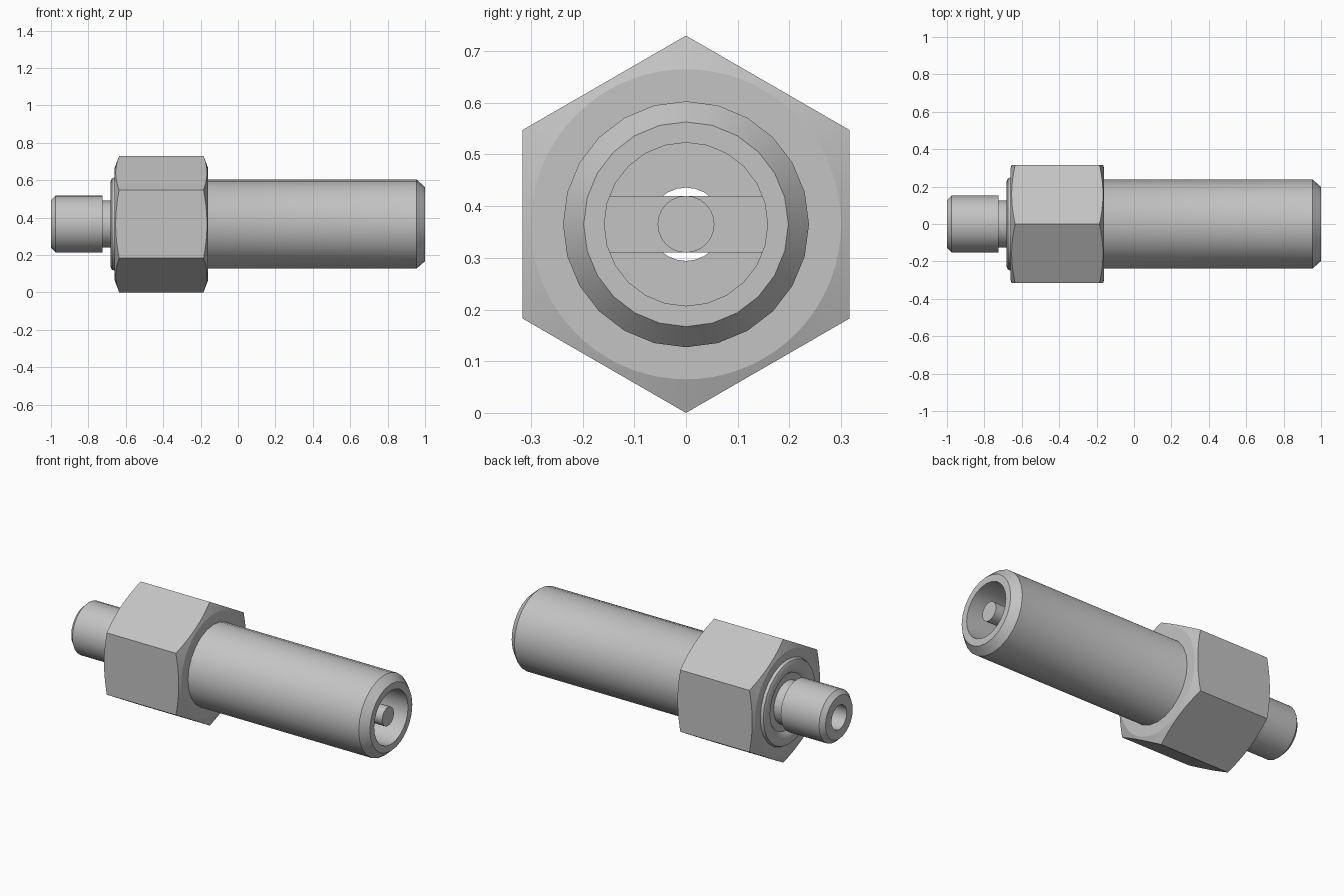
import bpy, bmesh, math
from mathutils import Matrix, Vector

if "Cube" in bpy.data.objects:
    bpy.data.objects.remove(bpy.data.objects["Cube"], do_unlink=True)

AXIS_Z = 0.365          # height of the fitting's centre line
HEX_R = 0.365           # nut corner radius

steel = bpy.data.materials.new("grey_steel")
steel.use_nodes = True
steel.diffuse_color = (0.55, 0.55, 0.55, 1)
steel.node_tree.nodes["Principled BSDF"].inputs["Base Color"].default_value = (0.55, 0.55, 0.55, 1)


def finish(name, bm):
    """Turn a bmesh into an object on the centre line."""
    bmesh.ops.recalc_face_normals(bm, faces=bm.faces)
    mesh = bpy.data.meshes.new(name)
    bm.to_mesh(mesh)
    bm.free()
    mesh.materials.append(steel)
    obj = bpy.data.objects.new(name, mesh)
    obj.location.z = AXIS_Z
    bpy.context.collection.objects.link(obj)
    return obj


def smooth(obj, degrees=20):
    bpy.ops.object.select_all(action='DESELECT')
    obj.select_set(True)
    bpy.context.view_layer.objects.active = obj
    bpy.ops.object.shade_smooth_by_angle(angle=math.radians(degrees))


def lathe(name, profile, sides):
    """Revolve a closed (x, radius) loop about the x axis."""
    bm = bmesh.new()
    rings = []
    for i in range(sides):
        turn = Matrix.Rotation(2 * math.pi * i / sides, 3, 'X')
        rings.append([bm.verts.new(turn @ Vector((x, 0, r))) for x, r in profile])
    n = len(profile)
    for i in range(sides):
        a, b = rings[i], rings[(i + 1) % sides]
        for j in range(n):
            k = (j + 1) % n
            bm.faces.new((a[j], a[k], b[k], b[j]))
    return finish(name, bm)


def rod(name, x0, x1, radius, sides):
    """Solid prism along the x axis with a corner pointing up."""
    bm = bmesh.new()
    ends = []
    for x in (x0, x1):
        ends.append([bm.verts.new(Matrix.Rotation(2 * math.pi * i / sides, 3, 'X')
                                  @ Vector((x, 0, radius))) for i in range(sides)])
        bm.faces.new(ends[-1])
    for i in range(sides):
        k = (i + 1) % sides
        bm.faces.new((ends[0][i], ends[0][k], ends[1][k], ends[1][i]))
    return finish(name, bm)


# Hollow body: plug, neck, grooved collar, barrel and stepped bore
body = lathe("body", [
    (-1.0, 0.071), (-1.0, 0.127), (-0.975, 0.152), (-0.725, 0.152),
    (-0.725, 0.125), (-0.66, 0.125), (-0.66, 0.165), (-0.675, 0.18),
    (-0.682, 0.2), (-0.682, 0.225), (-0.675, 0.243), (-0.66, 0.25),
    (-0.64, 0.25), (-0.62, 0.238), (0.955, 0.238), (1.0, 0.198),
    (1.0, 0.158), (-0.1, 0.158), (-0.1, 0.071)], 24)
smooth(body, 32)

# Hexagonal nut, its corners trimmed by a coned ring
nut = rod("hex_nut", -0.66, -0.16, HEX_R, 6)
trim = lathe("nut_trim", [
    (-0.66, 0.2), (-0.66, 0.3), (-0.628, 0.385),
    (-0.192, 0.385), (-0.16, 0.3), (-0.16, 0.2)], 72)
trim.hide_render = True
cut = nut.modifiers.new("trim", 'BOOLEAN')
cut.operation = 'INTERSECT'
cut.solver = 'EXACT'
cut.object = trim
bpy.context.view_layer.objects.active = nut
nut.select_set(True)
bpy.ops.object.modifier_apply(modifier=cut.name)
bpy.data.objects.remove(trim, do_unlink=True)
smooth(nut, 15)

# Centre pin and the bridge that carries it across the bore
pin = rod("centre_pin", 0.3, 0.98, 0.055, 24)
smooth(pin)
bm = bmesh.new()
bmesh.ops.create_cube(bm, size=1, matrix=Matrix.Translation((0.25, 0, 0))
                      @ Matrix.Diagonal((0.1, 0.32, 0.11, 1)))
finish("pin_bridge", bm)
